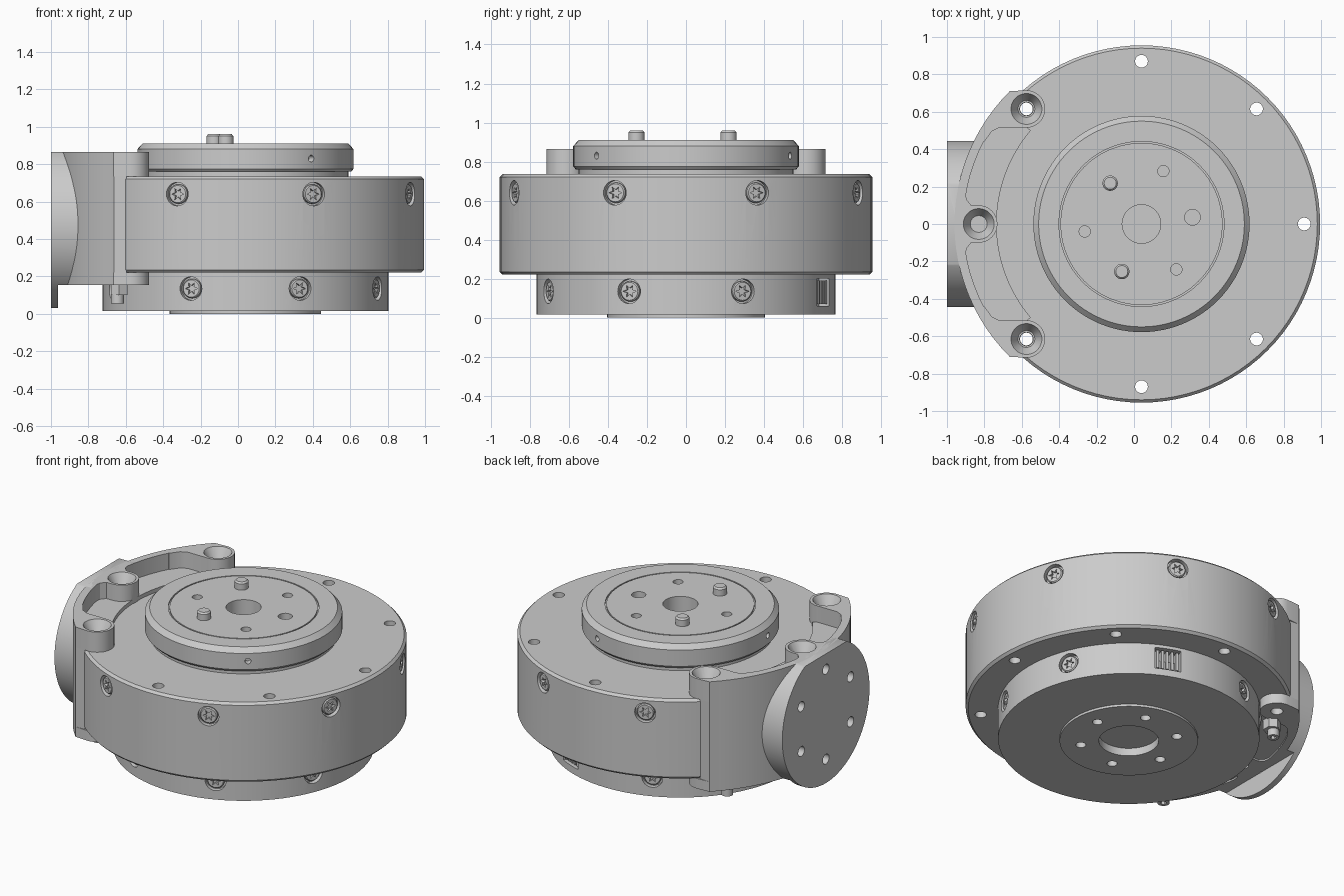
import bpy, bmesh
from math import pi, sin, cos, asin, radians
from mathutils import Matrix, Vector

cube = bpy.data.objects.get("Cube")
if cube:
    bpy.data.objects.remove(cube, do_unlink=True)

CX = 0.04                       # turning axis offset
RING_R, BASE_R, ARM_R = 0.955, 0.765, 1.0
EIGHTHS = [45 * i for i in range(8)]


def finish(name, bm):
    bmesh.ops.recalc_face_normals(bm, faces=bm.faces)
    mesh = bpy.data.meshes.new(name)
    bm.to_mesh(mesh)
    bm.free()
    obj = bpy.data.objects.new(name, mesh)
    bpy.context.collection.objects.link(obj)
    return obj


def polar(deg, r, z, outward=False):
    """Frame at a polar position; outward turns local z to point radially."""
    m = Matrix.Translation((CX, 0, 0)) @ Matrix.Rotation(radians(deg), 4, 'Z')
    m = m @ Matrix.Translation((r, 0, z))
    return m @ Matrix.Rotation(pi / 2, 4, 'Y') if outward else m


def lathe(name, profile, x=CX, steps=96):
    bm = bmesh.new()
    verts = [bm.verts.new((x + r, 0, z)) for r, z in profile]
    edges = [bm.edges.new(pair) for pair in zip(verts, verts[1:])]
    bmesh.ops.spin(bm, geom=verts + edges, cent=(x, 0, 0), axis=(0, 0, 1),
                   angle=2 * pi, steps=steps, use_merge=True)
    bmesh.ops.remove_doubles(bm, verts=bm.verts, dist=1e-5)
    return finish(name, bm)


def prism(name, pts, z0, z1):
    bm = bmesh.new()
    face = bm.faces.new([bm.verts.new((x, y, z0)) for x, y in pts])
    top = bmesh.ops.extrude_face_region(bm, geom=[face])["geom"]
    bmesh.ops.translate(bm, vec=(0, 0, z1 - z0),
                        verts=[v for v in top if isinstance(v, bmesh.types.BMVert)])
    return finish(name, bm)


def cylinders(name, frames, r, depth, r2=None, segments=28):
    bm = bmesh.new()
    for m in frames:
        bmesh.ops.create_cone(bm, cap_ends=True, segments=segments, radius1=r,
                              radius2=r if r2 is None else r2, depth=depth, matrix=m)
    return finish(name, bm)


def box(name, lo, hi, frame=Matrix()):
    lo, hi = Vector(lo), Vector(hi)
    bm = bmesh.new()
    m = frame @ Matrix.Translation((lo + hi) / 2) @ Matrix.Diagonal((*(hi - lo), 1))
    bmesh.ops.create_cube(bm, size=1, matrix=m)
    return finish(name, bm)


def combine(obj, tool, operation='DIFFERENCE'):
    tool.hide_render = True
    mod = obj.modifiers.new("Boolean", 'BOOLEAN')
    mod.object, mod.operation, mod.solver = tool, operation, 'EXACT'
    bpy.context.view_layer.objects.active = obj
    bpy.ops.object.modifier_apply(modifier=mod.name)
    bpy.data.objects.remove(tool, do_unlink=True)


def arc(r, a0, a1, cx=CX, cy=0, n=24):
    return [(cx + r * cos(a0 + (a1 - a0) * i / n), cy + r * sin(a0 + (a1 - a0) * i / n))
            for i in range(n + 1)]


def sector(r_in, r_out, y_in, y_out):
    a, b = asin(y_in / r_in), asin(y_out / r_out)
    return arc(r_out, pi - b, pi + b) + arc(r_in, pi + a, pi - a)


# Stationary base with a shallow recess underneath
base = lathe("base", [(0, .05), (.175, .05), (.175, 0), (.405, 0), (.405, .015),
                      (BASE_R, .015), (BASE_R, .22), (0, .22)])
combine(base, cylinders("cut", [polar(60 * i + 10, .285, 0) for i in range(6)], .03, .1))

# Main ring with through holes
ring = lathe("main_ring", [(0, .22), (.94, .22), (RING_R, .235), (RING_R, .72),
                           (.94, .735), (0, .735)])
combine(ring, cylinders("cut", [polar(a, .87, .5) for a in EIGHTHS], .034, 1))

# Rotating top plate
plate = lathe("top_plate", [(0, .735), (.55, .735), (.55, .76), (.565, .76), (.578, .775),
                            (.578, .88), (.55, .91), (.441, .91), (.441, .9), (.433, .9),
                            (.433, .91), (.103, .91), (.103, .78), (0, .78)])
combine(plate, cylinders("cut", [polar(a, .306, .9) for a in (67.5, 187.5, 307.5)], .03, .12))
combine(plate, cylinders("cut", [polar(7.5, .275, .9)], .042, .12))
combine(plate, cylinders("cut", [polar(a, .575, .83, True) for a in (67.5, 187.5, 307.5)],
                         .018, .08))

# Dowel pins with chamfered tops
for side, angle in (("back", 127.5), ("front", 247.5)):
    pin = lathe(side + "_dowel_pin", [(0, .86), (.041, .86), (.041, .95), (.032, .96), (0, .96)],
                x=0, steps=28)
    pin.matrix_world = polar(angle, .275, 0)

# Radial screws: one star-socket head shared by all
head = lathe("screw_head", [(0, -.04), (.052, -.04), (.052, -.014), (.046, -.008), (0, -.008)],
             x=0, steps=32)
star = [((.036 if i % 2 else .016) * cos(pi * i / 6), (.036 if i % 2 else .016) * sin(pi * i / 6))
        for i in range(12)]
combine(head, prism("cut", star, -.025, .02))
ring_spots = [polar(a + 22.5, RING_R, .64, True) for a in EIGHTHS if a not in (135, 180)]
base_spots = [polar(a + 22.5, BASE_R, .135, True) for a in EIGHTHS if a != 45]
for body, spots, label in ((ring, ring_spots, "ring_screw"), (base, base_spots, "base_screw")):
    combine(body, cylinders("cut", spots, .063, .06, segments=32))
    for i, m in enumerate(spots):
        screw = bpy.data.objects.new(f"{label}_{i + 1}", head.data)
        bpy.context.collection.objects.link(screw)
        screw.matrix_world = m
bpy.data.objects.remove(head, do_unlink=True)

# Electrical socket in the base, with contact fins
spot = polar(67.5, BASE_R, .13)
combine(base, box("cut", (-.06, -.08, -.07), (.05, .08, .07), spot))
box("socket_block", (-.065, -.07, -.06), (-.035, .07, 0), spot)
for i in range(5):
    y = -.06 + .03 * i
    box(f"socket_fin_{i + 1}", (-.062, y - .008, -.06), (-.012, y + .008, .06), spot)

# Side bracket: curved wall, floor plates and bolt lugs, above and below the ring
bracket = prism("side_bracket", sector(.952, ARM_R, .708, .71), .155, .865)
end_lug = arc(.1, pi / 2, -pi / 2, -.575, .615, 16) + [
    (-.72, .515), (-.76, .495), (-.80, .44), (-.85, .44), (-.80, .53), (-.665, .71)]
flip = [(x, -y) for x, y in end_lug]
neck = [(-.87, -.1), (-.895, -.13), (-.905, -.19), (-.94, -.15)]
mid_lug = arc(.1, pi / 2, -pi / 2, -.83, 0, 16) + neck + [(x, -y) for x, y in reversed(neck)]
for z0, z1, floor0, floor1 in ((.735, .865, .735, .76), (.155, .22, .165, .22)):
    combine(bracket, prism("floor", sector(.775, .98, .5, .63), floor0, floor1), 'UNION')
    for outline in (end_lug, flip, mid_lug):
        combine(bracket, prism("lug", outline, z0, z1), 'UNION')
lug_angles = (135, 180, 225)
combine(bracket, cylinders("cut", [polar(a, .87, .5) for a in lug_angles], .036, 1.2))
combine(bracket, cylinders("cut", [polar(a, .87, .835) for a in lug_angles], .045, .08, .088))
cylinders("middle_bolt", [polar(180, .87, .5)], .045, .6)

# Round mounting flange on the side, trimmed flat on top and thin below the bracket
flange_z = .475
turn = Matrix.Rotation(pi / 2, 4, 'Y')
flange = cylinders("mounting_flange", [Matrix.Translation((-.9, 0, flange_z)) @ turn],
                   .445, .2, segments=96)
combine(flange, cylinders("cut", [polar(0, 0, .5)], .953, 2, segments=96))
combine(flange, box("cut", (-2, -1, .865), (0, 1, 2)))
combine(flange, box("cut", (-.963, -1, -1), (0, 1, .155)))
holes = [Matrix.Translation((-1, .29 * cos(a), flange_z + .29 * sin(a))) @ turn
         for a in (pi / 6 + i * pi / 3 for i in range(6))]
combine(flange, cylinders("cut", holes, .032, .12))

# Clamp screws hanging below the bracket
for side, y in (("front", -.5), ("back", .5)):
    cylinders(side + "_clamp_nut", [Matrix.Translation((-.635, y, .135))], .052, .07, segments=6)
    tip = cylinders(side + "_clamp_screw", [Matrix.Translation((-.645, y, .085))], .035, .06)
    combine(tip, cylinders("cut", [Matrix.Translation((-.645, y, .055))], .018, .04, segments=6))

# Smooth round surfaces, keep machined edges crisp
bpy.ops.object.select_all(action='DESELECT')
for obj in bpy.context.collection.objects:
    if obj.type == 'MESH':
        obj.select_set(True)
        bpy.context.view_layer.objects.active = obj
bpy.ops.object.shade_smooth_by_angle(angle=radians(30))
